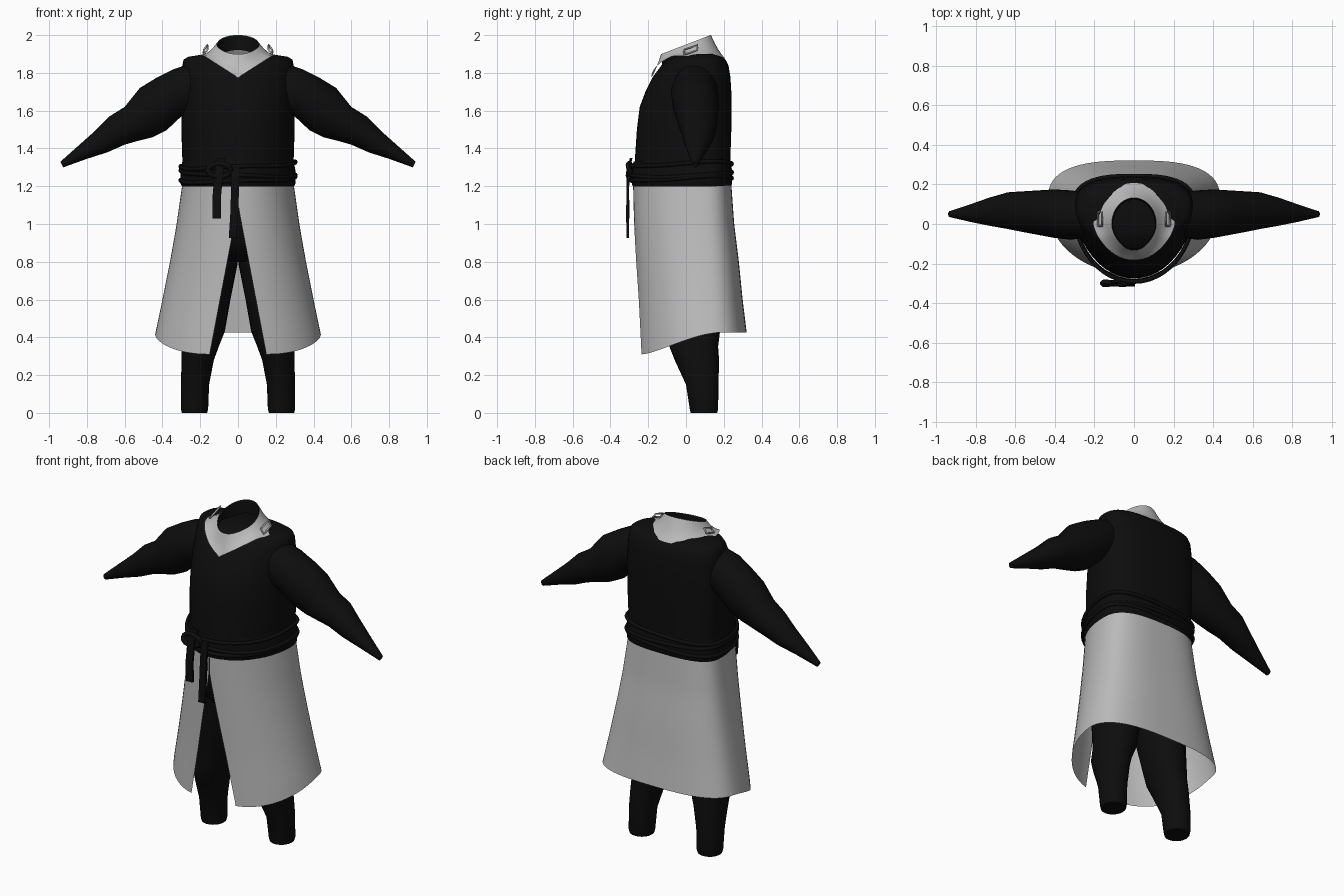
import bpy, bmesh, math
from mathutils import Vector

cube = bpy.data.objects.get("Cube")
if cube:
    bpy.data.objects.remove(cube)


def material(name, v):
    m = bpy.data.materials.new(name)
    m.use_nodes = True
    m.diffuse_color = (v, v, v, 1)
    b = m.node_tree.nodes["Principled BSDF"]
    b.inputs["Base Color"].default_value = (v, v, v, 1)
    b.inputs["Roughness"].default_value = 0.9
    return m


BLACK = material("black cloth", 0.004)
GREY = material("light grey cloth", 0.5)


def loft(name, rings, mat, closed=True, caps=True):
    """Skin a list of equally long point rings."""
    bm = bmesh.new()
    rows = [[bm.verts.new(p) for p in r] for r in rings]
    n = len(rows[0])
    for a, b in zip(rows, rows[1:]):
        for i in range(n if closed else n - 1):
            j = (i + 1) % n
            bm.faces.new((a[i], a[j], b[j], b[i]))
    if caps:
        bm.faces.new(rows[0])
        bm.faces.new(rows[-1])
    bmesh.ops.recalc_face_normals(bm, faces=bm.faces)
    me = bpy.data.meshes.new(name)
    bm.to_mesh(me)
    bm.free()
    me.materials.append(mat)
    ob = bpy.data.objects.new(name, me)
    bpy.context.collection.objects.link(ob)
    bpy.context.view_layer.objects.active = ob
    ob.select_set(True)
    bpy.ops.object.shade_smooth_by_angle(angle=math.radians(50))
    ob.select_set(False)
    return ob


def body_point(a, rx, yf, yb, yc, square=2.8):
    """Round front, squarer back; a = -90 degrees is the front."""
    c, s = math.cos(a), math.sin(a)
    if s < 0:
        return rx * c, yc + (yc - yf) * s
    e = 2 / square
    return rx * math.copysign(abs(c) ** e, c), yc + (yb - yc) * s ** e


def body_ring(z, rx, yf, yb, yc=0.08, n=48, square=2.8):
    return [(*body_point(2 * math.pi * i / n, rx, yf, yb, yc, square), z) for i in range(n)]


def lerp_table(table, z):
    for a, b in zip(table, table[1:]):
        if a[0] >= z >= b[0]:
            t = (a[0] - z) / (a[0] - b[0])
            return [p + (q - p) * t for p, q in zip(a[1:], b[1:])]
    return table[-1][1:]


# Torso
loft("torso", [body_ring(*r) for r in (
    (1.19, .29, -.275, .235), (1.35, .295, -.27, .235), (1.5, .3, -.26, .24),
    (1.62, .3, -.245, .24), (1.7, .3, -.215, .24), (1.78, .298, -.175, .235),
    (1.84, .295, -.13, .225), (1.87, .288, -.1, .21), (1.885, .265, -.07, .19),
    (1.9, .17, -.04, .15))], BLACK)

# Hips under the skirt
loft("hips", [body_ring(*r) for r in (
    (.8, .2, -.1, .17), (.9, .25, -.2, .2), (1.05, .27, -.24, .22), (1.2, .28, -.265, .225))], BLACK)

# Sleeves: upper and lower outline points with the depth range of each ring
SLEEVE = ((.25, 1.85, .25, 1.57, -.07, .16), (.34, 1.82, .30, 1.57, -.08, .17),
          (.43, 1.775, .38, 1.495, -.07, .175), (.52, 1.72, .45, 1.46, -.055, .17),
          (.60, 1.62, .53, 1.44, -.04, .165), (.68, 1.57, .60, 1.42, -.025, .16),
          (.76, 1.49, .69, 1.38, -.01, .135), (.85, 1.41, .80, 1.345, .01, .1),
          (.94, 1.33, .925, 1.30, .035, .065))
# Trouser legs: height, centre, half width, front, back
LEG = ((0, .23, .067, .025, .165), (.02, .23, .072, .02, .17), (.15, .228, .075, 0, .172),
       (.28, .213, .085, -.06, .175), (.35, .2, .098, -.088, .17), (.43, .18, .11, -.09, .18),
       (.6, .16, .12, -.12, .19), (.78, .142, .138, -.15, .2), (.95, .13, .14, -.16, .2))
for side, s in (("left", 1), ("right", -1)):
    rings = []
    for tx, tz, bx, bz, y0, y1 in SLEEVE:
        ring = []
        for i in range(24):
            a = math.tau * i / 24
            k = (1 + math.cos(a)) / 2
            ring.append((s * (bx + (tx - bx) * k), (y0 + y1) / 2 + (y1 - y0) / 2 * math.sin(a),
                         bz + (tz - bz) * k))
        rings.append(ring)
    loft(side + "_sleeve", rings, BLACK)
    loft(side + "_trouser_leg", [[(s * (x + xc), y, z) for x, y, z in
         body_ring(z0, rx, yf, yb, (yf + yb) / 2, 24, 2.2)] for z0, xc, rx, yf, yb in LEG], BLACK)

# Open-fronted skirt with a curved hem
SKIRT = ((1.21, .295, -.28, .24, .08), (1.0, .325, -.275, .255, .085), (.8, .36, -.268, .28, .09),
         (.6, .4, -.26, .3, .1), (.42, .438, -.257, .322, .11), (.3, .455, -.256, .335, .11))
rows, n = [], 64
for k in range(17):
    row = []
    for i in range(n + 1):
        u = 2 * i / n - 1
        front = max(0, -math.sin(-math.pi / 2 + math.pi * (u + 1)))
        hem = .425 - .115 * front ** 1.5
        z = 1.21 + (hem - 1.21) * k / 16
        rx, yf, yb, yc = lerp_table(SKIRT, z)
        slit = max(.002, .15 * (1.1 - z) / .79)
        gap = math.asin(slit / rx)
        a = -math.pi / 2 + gap + (2 * math.pi - 2 * gap) * i / n
        row.append((*body_point(a, rx, yf, yb, yc), z))
    rows.append(row)
loft("skirt", rows, GREY, closed=False, caps=False)


# Collar: wide pointed lower edge rising to the neck opening
def collar_ring(t, inset=0, drop=0):
    ring = []
    for i in range(64):
        a = math.tau * i / 64 - math.pi / 2
        c, sn = math.cos(a), math.sin(a)
        point = 1 - .12 * max(0, -sn) ** 2 * abs(c) * 2
        xo, yo = .205 * c * point, .012 + .195 * sn
        zo = 1.775 + .115 * min(1, abs(xo) / .18) if sn < 0 else 1.89 - .015 * sn
        xi, yi = .112 * c * point, .132 * sn
        zi = 1.95 + .385 * yi
        k = 1 - inset
        bow = -.012 * math.sin(math.pi * t)
        ring.append(((xo + (xi - xo) * t) * k, (yo + (yi - yo) * t) * k,
                     zo + (zi - zo) * t + bow - drop))
    return ring


loft("collar", [collar_ring(t) for t in (0, .25, .5, .75, 1)], GREY, caps=False)
loft("collar_lining", [collar_ring(1, .01, .003), collar_ring(1, .06, .08)], BLACK, caps=False)


# Tube along a path, used for cords and collar clasps
def tube(name, points, radius, mat, cyclic=False):
    cu = bpy.data.curves.new(name, "CURVE")
    cu.dimensions = "3D"
    cu.bevel_depth = radius
    cu.bevel_resolution = 2
    cu.use_fill_caps = True
    sp = cu.splines.new("POLY")
    sp.points.add(len(points) - 1)
    for p, q in zip(sp.points, points):
        p.co = (*q, 1)
    sp.use_cyclic_u = cyclic
    cu.materials.append(mat)
    ob = bpy.data.objects.new(name, cu)
    bpy.context.collection.objects.link(ob)


for side, s in (("left", 1), ("right", -1)):
    pts = []
    for i in range(8):
        a = math.tau * i / 8
        r = 1 if i % 2 else .7
        u, v = .05 * r * math.cos(a), .024 * r * math.sin(a)
        pts.append((s * (.172 - .6 * v), .025 + u, 1.922 + .35 * u + .8 * v))
    tube(side + "_collar_clasp", pts, .005, GREY, True)

# Waist sash and tilted wrapped cords
loft("sash", [body_ring(z, .295 + d, -.278 - d, .235 + d) for z, d in
     ((1.195, 0), (1.21, .008), (1.25, .01), (1.29, .008), (1.33, 0))], BLACK, caps=False)
for k, (z, tilt) in enumerate(((1.235, .01), (1.265, -.012), (1.31, .012))):
    tube("waist_cord_%d" % (k + 1), [(x, y, z + tilt * x / .3 + .01 * math.sin(y * 9))
         for x, y, _ in body_ring(0, .305, -.292, .243)], .011, BLACK, True)


# Knot and hanging sash ends
def strip(name, path, width):
    rings = []
    for x, y, z in path:
        w, t = width / 2, .007
        rings.append([(x - w, y - t, z), (x + w, y - t, z), (x + w, y + t, z), (x - w, y + t, z)])
    loft(name, rings, BLACK)


strip("right_sash_end", ((-.09, -.29, 1.35), (-.1, -.307, 1.28), (-.112, -.308, 1.15), (-.112, -.305, 1.03)), .045)
strip("centre_sash_end", ((-.015, -.295, 1.3), (-.015, -.308, 1.2), (-.02, -.31, 1.05), (-.028, -.308, .925)), .042)
knot = [(-.1 + .06 * math.cos(a), -.3 - .006 * math.sin(2 * a), 1.285 + .035 * math.sin(a))
        for a in (math.tau * i / 16 for i in range(16))]
tube("sash_knot", knot, .014, BLACK, True)
